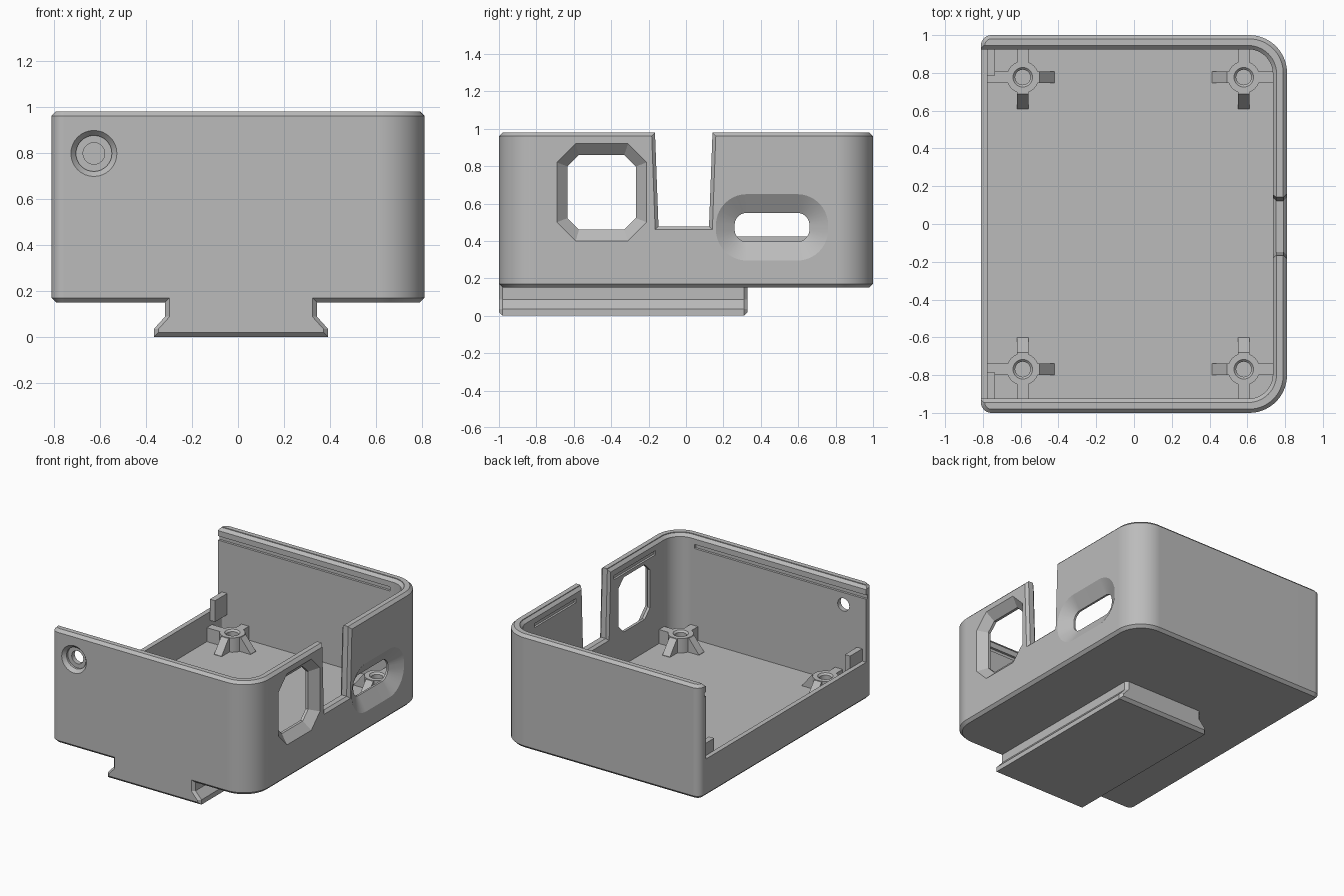
import bpy, bmesh, math
from mathutils import Vector

if "Cube" in bpy.data.objects:
    bpy.data.objects.remove(bpy.data.objects["Cube"])

grey = bpy.data.materials.new("plain grey")
grey.diffuse_color = (0.5, 0.5, 0.5, 1)
grey.use_nodes = True
grey.node_tree.nodes["Principled BSDF"].inputs["Base Color"].default_value = grey.diffuse_color


def loft(name, rings):
    """Closed solid through rings that have equal point counts."""
    bm = bmesh.new()
    vs = [[bm.verts.new(p) for p in r] for r in rings]
    n = len(vs[0])
    for a, b in zip(vs, vs[1:]):
        for i in range(n):
            j = (i + 1) % n
            bm.faces.new((a[i], a[j], b[j], b[i]))
    bm.faces.new(vs[0])
    bm.faces.new(vs[-1])
    bmesh.ops.recalc_face_normals(bm, faces=bm.faces)
    me = bpy.data.meshes.new(name)
    bm.to_mesh(me)
    bm.free()
    me.materials.append(grey)
    ob = bpy.data.objects.new(name, me)
    bpy.context.collection.objects.link(ob)
    return ob


def box(name, x0, x1, y0, y1, z0, z1):
    return loft(name, [[(x0, y0, z), (x1, y0, z), (x1, y1, z), (x0, y1, z)] for z in (z0, z1)])


def rounded(a0, a1, b0, b1, r_low, r_high, seg):
    """Rounded rectangle; separate radii for the low-a and high-a corners."""
    pts = []
    for ca, cb, r, start in ((a1 - r_high, b1 - r_high, r_high, 0), (a0 + r_low, b1 - r_low, r_low, 90),
                             (a0 + r_low, b0 + r_low, r_low, 180), (a1 - r_high, b0 + r_high, r_high, 270)):
        for k in range(seg + 1):
            t = math.radians(start + 90 * k / seg)
            pts.append((ca + r * math.cos(t), cb + r * math.sin(t)))
    return pts


def circle(x, y, r, n=32):
    return [(x + r * math.cos(2 * math.pi * k / n), y + r * math.sin(2 * math.pi * k / n)) for k in range(n)]


def apply_all(ob):
    bpy.ops.object.select_all(action='DESELECT')
    ob.select_set(True)
    bpy.context.view_layer.objects.active = ob
    for m in list(ob.modifiers):
        bpy.ops.object.modifier_apply(modifier=m.name)


def boolean(ob, others, op='DIFFERENCE'):
    for c in others:
        m = ob.modifiers.new("bool", 'BOOLEAN')
        m.operation, m.solver, m.object = op, 'EXACT', c
        apply_all(ob)
        bpy.data.objects.remove(c)


def smooth(ob):
    apply_all(ob)
    bpy.ops.object.shade_smooth_by_angle(angle=math.radians(25))
    apply_all(ob)
    m = ob.modifiers.new("weighted", 'WEIGHTED_NORMAL')
    m.keep_sharp = True


# Case body with chamfered top and bottom edges
def outline(d, z):
    return [(x, y, z) for x, y in rounded(-.81 + d, .81 - d, -1 + d, 1 - d, .055 - d, .2 - d, 14)]


shell = loft("case_shell", [outline(.02, .15), outline(0, .17), outline(0, .96), outline(.02, .98)])


# Inner cavity, widening at the rim
def cavity(d, z):
    return [(x, y, z) for x, y in rounded(-.775, .735 + d, -.925 - d, .925 + d, .01, .13 + d, 14)]


cuts = [loft("cavity_cutter", [cavity(0, .22), cavity(0, .955), cavity(.02, .975), cavity(.02, 1.2)])]

# Open left end above a low sill
end = [(-.925, .425), (.925, .425), (.925, .955), (.945, .975), (.945, 1.2),
       (-.945, 1.2), (-.945, .975), (-.925, .955)]
cuts.append(loft("open_end_cutter", [[(x, y, z) for y, z in end] for x in (-1, -.7)]))

# Lid grooves along the inner walls
for s in (-1, 1):
    ya, yb = sorted((s * .9, s * .942))
    cuts.append(box("long_groove_cutter", -.9, .58, ya, yb, .885, .915))
    ya, yb = sorted((s * .22, s * .7))
    cuts.append(box("short_groove_cutter", .70, .75, ya, yb, .885, .915))


def side_cut(name, levels):
    return loft(name, [[(x, y, z) for y, z in pts] for x, pts in levels])


# Octagonal port with a wide chamfer
def octagon(y0, y1, z0, z1, c):
    return [(y0 + c, z0), (y1 - c, z0), (y1, z0 + c), (y1, z1 - c),
            (y1 - c, z1), (y0 + c, z1), (y0, z1 - c), (y0, z0 + c)]


big, small = octagon(-.69, -.21, .40, .92, .1), octagon(-.634, -.268, .46, .86, .062)
cuts.append(side_cut("octagon_cutter", [(.9, big), (.81, big), (.755, small), (.68, small)]))

# Oval port with a dished surround
big, small = rounded(.16, .76, .295, .65, .165, .165, 10), rounded(.26, .66, .396, .55, .065, .065, 10)
cuts.append(side_cut("oval_cutter", [(.9, big), (.81, big), (.75, small), (.68, small)]))


# Tapered open slot with chamfered edges
def slot(d):
    return [(-.012 - .135 - d, .478 - d), (-.012 + .135 + d, .478 - d),
            (-.012 + .162 + d, 1.2), (-.012 - .162 - d, 1.2)]


cuts.append(side_cut("slot_cutter", [(.9, slot(.018)), (.81, slot(.018)), (.792, slot(0)),
                                     (.752, slot(0)), (.735, slot(.015)), (.68, slot(.015))]))

# Countersunk round hole in the front
cuts.append(loft("front_hole_cutter", [[(x, y, z) for x, z in circle(-.626, .797, r)] for y, r in
                                       ((-1.1, .1), (-1, .1), (-.975, .078), (-.96, .078),
                                        (-.96, .047), (-.88, .047))]))
boolean(shell, cuts)
smooth(shell)


# Dovetail mounting foot with chamfered ends
def foot(y, d):
    half = [(.378 - d, d), (.378 - d, .035), (.33 - d, .088), (.33 - d, .17)]
    return [(.013 + x, y, z) for x, z in half] + [(.013 - x, y, z) for x, z in reversed(half)]


loft("mounting_foot", [foot(-1, .02), foot(-.98, 0), foot(.31, 0), foot(.33, .02)])

# Corner stops standing at the sill
for s in (-1, 1):
    ya, yb = sorted((s * .785, s * .927))
    box("sill_stop", -.778, -.735, ya, yb, .36, .515)

# Screw posts with four legs: sloped inward, flat toward the walls
TOP, FLOOR = .325, .215
for sx in (-1, 1):
    for sy in (-1, 1):
        px, py = -.004 + sx * .585, .004 + sy * .773
        post = loft("screw_post", [[(x, y, z) for x, y in circle(px, py, .085)] for z in (FLOOR, TOP)])
        legs = []
        wall_x = .738 - px if sx > 0 else px + .778
        for dx, dy, reach in ((-sx, 0, 0), (0, -sy, 0), (sx, 0, wall_x), (0, sy, .928 - abs(py))):
            d, side = Vector((dx, dy, 0)), Vector((-dy, dx, 0)) * .03
            if reach:
                prof = [(.06, FLOOR), (reach, FLOOR), (reach, TOP - .003), (.06, TOP - .003)]
            else:
                prof = [(.06, FLOOR), (.168, FLOOR), (.168, FLOOR + .008), (.088, TOP - .003), (.06, TOP - .003)]
            legs.append(loft("leg", [[Vector((px, py, z)) + d * r + side * k for r, z in prof] for k in (-1, 1)]))
        boolean(post, legs, 'UNION')
        hole = loft("post_hole_cutter", [[(x, y, z) for x, y in circle(px, py, r)] for z, r in
                                         ((.235, .04), (TOP - .012, .04), (TOP, .052), (TOP + .1, .052))])
        boolean(post, [hole])
        smooth(post)
